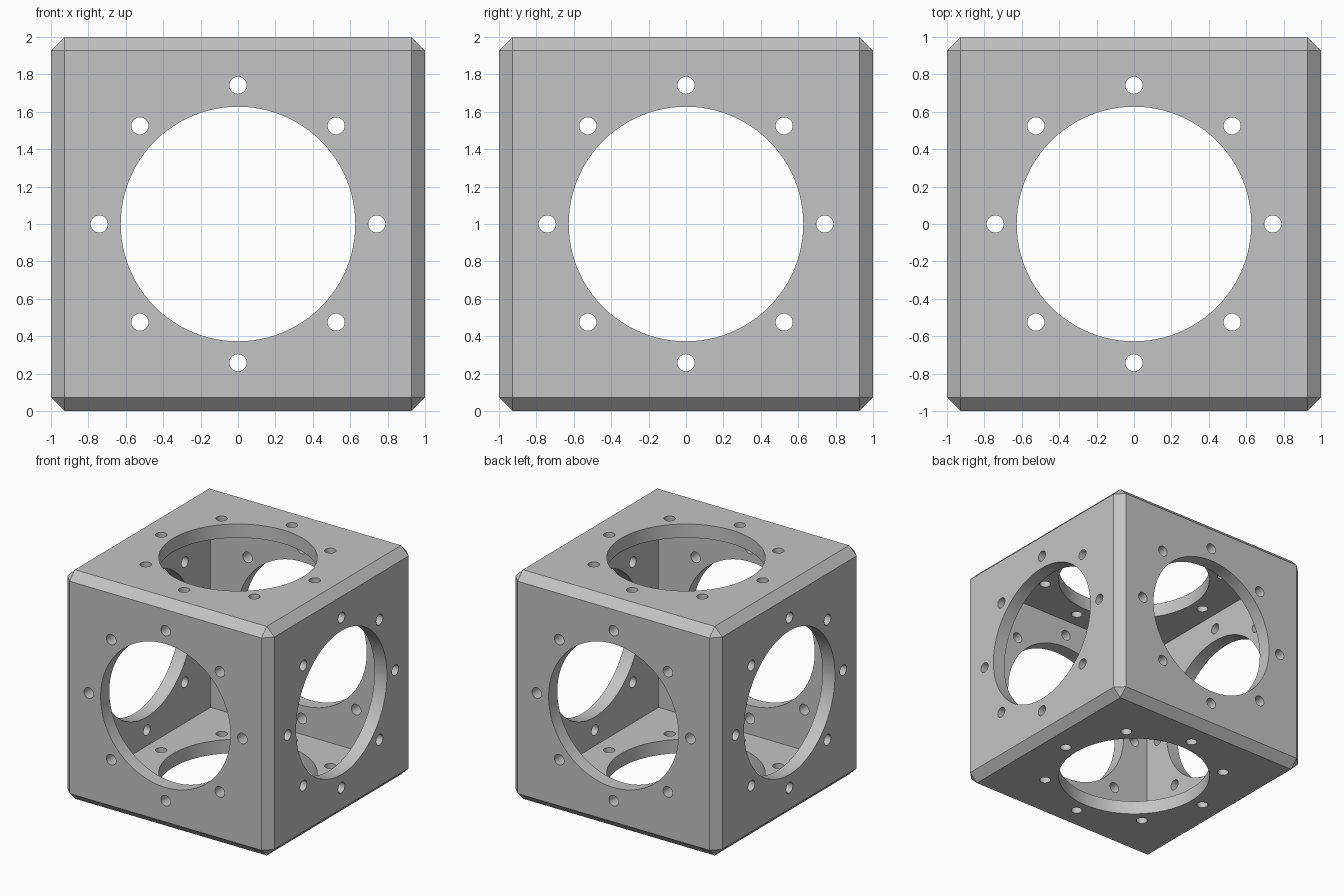
import bpy
import bmesh
from math import pi, cos, sin, radians
from mathutils import Matrix, Vector

HALF = 1.0          # half of the outer side
WALL = 0.12         # wall thickness
CHAMFER = 0.073     # outer edge chamfer
BORE_R = 0.627      # large opening in every face
BOLT_R = 0.046      # small holes around it
BOLT_CIRCLE = 0.742
BOLTS = 8
CENTRE = Vector((0, 0, HALF))

if "Cube" in bpy.data.objects:
    bpy.data.objects.remove(bpy.data.objects["Cube"], do_unlink=True)


def make_object(name, bm):
    mesh = bpy.data.meshes.new(name)
    bm.to_mesh(mesh)
    bm.free()
    obj = bpy.data.objects.new(name, mesh)
    obj.location = CENTRE
    bpy.context.collection.objects.link(obj)
    return obj


def cube(name, half, chamfer=0):
    bm = bmesh.new()
    bmesh.ops.create_cube(bm, size=2 * half)
    if chamfer:
        bmesh.ops.bevel(bm, geom=bm.edges[:], offset=chamfer, segments=1,
                        profile=0.5, affect='EDGES')
    return make_object(name, bm)


def drill(name, turn):
    """Bore and ring of bolt holes running right through along one axis."""
    bm = bmesh.new()

    def rod(radius, x, y, sides):
        bmesh.ops.create_cone(bm, cap_ends=True, segments=sides, radius1=radius,
                              radius2=radius, depth=3 * HALF,
                              matrix=turn @ Matrix.Translation((x, y, 0)))

    rod(BORE_R, 0, 0, 96)
    for i in range(BOLTS):
        a = 2 * pi * i / BOLTS
        rod(BOLT_R, BOLT_CIRCLE * cos(a), BOLT_CIRCLE * sin(a), 24)
    return make_object(name, bm)


# Chamfered outer block, hollow inside, drilled along all three axes
frame = cube("cube_frame", HALF, CHAMFER)
cutters = [
    cube("cavity_cutter", HALF - WALL),
    drill("vertical_drill", Matrix.Identity(4)),
    drill("side_drill", Matrix.Rotation(pi / 2, 4, 'Y')),
    drill("front_drill", Matrix.Rotation(pi / 2, 4, 'X')),
]

bpy.ops.object.select_all(action='DESELECT')
frame.select_set(True)
bpy.context.view_layer.objects.active = frame
for cutter in cutters:
    cutter.hide_render = True
    mod = frame.modifiers.new(cutter.name, 'BOOLEAN')
    mod.operation = 'DIFFERENCE'
    mod.solver = 'EXACT'
    mod.object = cutter
    bpy.ops.object.modifier_apply(modifier=mod.name)
    bpy.data.objects.remove(cutter, do_unlink=True)

# Single plain grey
grey = bpy.data.materials.new("plain_grey")
grey.use_nodes = True
colour = (0.55, 0.55, 0.55, 1)
grey.diffuse_color = colour
grey.node_tree.nodes["Principled BSDF"].inputs["Base Color"].default_value = colour
frame.data.materials.clear()
frame.data.materials.append(grey)

# Round hole walls, crisp edges
bpy.ops.object.shade_smooth_by_angle(angle=radians(30))
